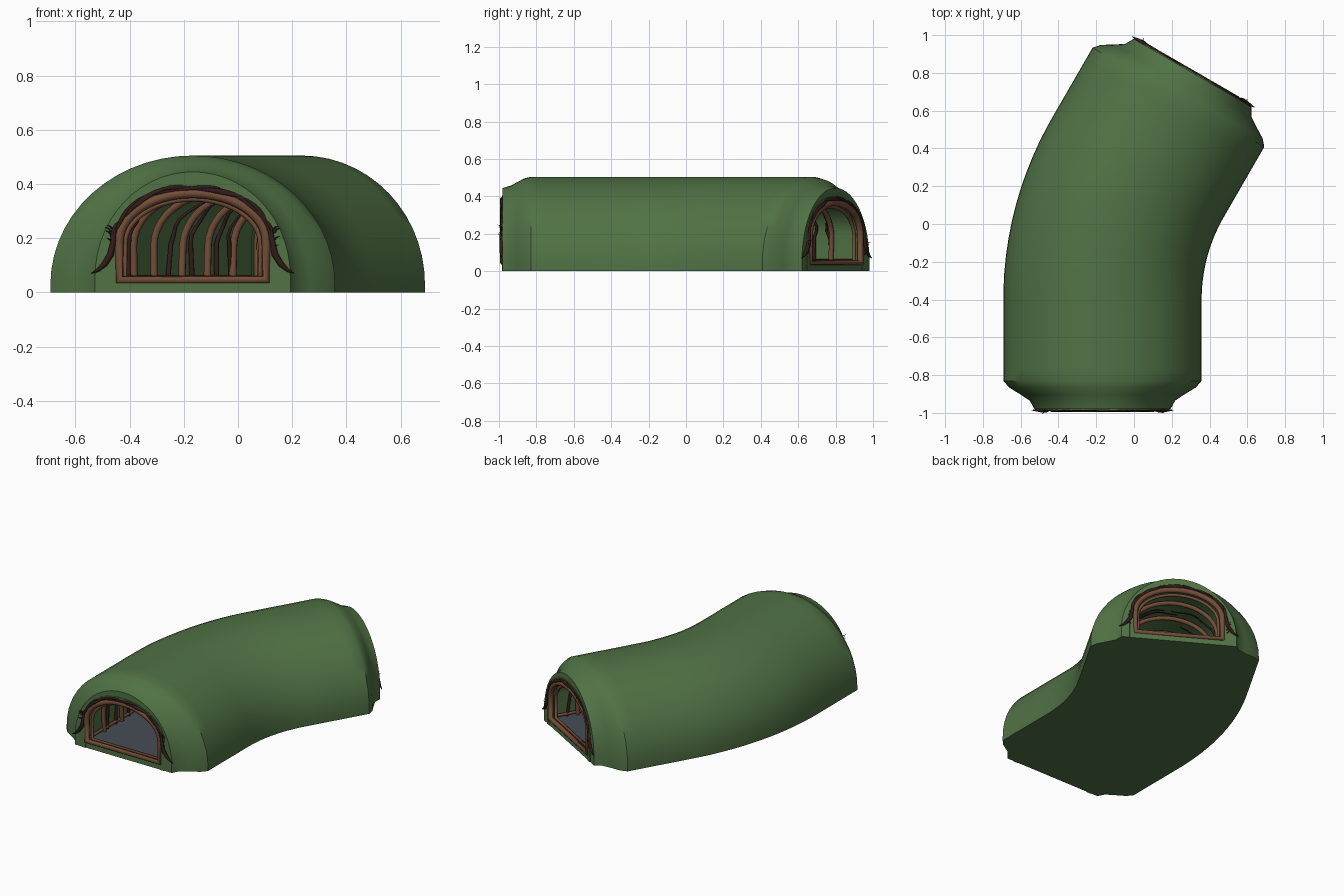
import bpy, bmesh, math, random
from mathutils import Vector

random.seed(4)
if "Cube" in bpy.data.objects:
    bpy.data.objects.remove(bpy.data.objects["Cube"])


def material(name, rgb):
    m = bpy.data.materials.new(name)
    m.use_nodes = True
    m.diffuse_color = (*rgb, 1)
    m.node_tree.nodes["Principled BSDF"].inputs["Base Color"].default_value = (*rgb, 1)
    return m


GREEN = material("grass green", (0.082, 0.17, 0.06))
WOOD = material("brown wood", (0.17, 0.075, 0.04))
ROOT = material("dark root", (0.03, 0.012, 0.01))
SLATE = material("slate floor", (0.06, 0.075, 0.09))

# Centre line: straight, a 30 degree bend, straight
STRAIGHT, RADIUS, BEND = 0.58, 1.396, math.radians(30)
ARC = RADIUS * BEND
LENGTH = 2 * STRAIGHT + ARC
START = Vector((-0.167, -0.98, 0))


def place(s, u, z):
    """Point at distance s along the tunnel, u sideways and z up."""
    a = min(max((s - STRAIGHT) / RADIUS, 0), BEND)
    p = START + Vector((RADIUS * (1 - math.cos(a)), min(s, STRAIGHT) + RADIUS * math.sin(a), 0))
    extra = max(s - STRAIGHT - ARC, 0)
    p += Vector((math.sin(a), math.cos(a), 0)) * extra
    return p + Vector((math.cos(a) * u, -math.sin(a) * u, z))


def arch(half, top, spring, n=28, base=0.0):
    """Upright sides with an elliptical crown, as (u, z) points."""
    crown = [(-half * math.cos(math.pi * i / n), spring + (top - spring) * math.sin(math.pi * i / n))
             for i in range(n + 1)]
    return [(-half, base)] + crown + [(half, base)]


def loft(name, sections, mat, closed=False, smooth=True):
    """Skin a list of (s, profile) sections."""
    bm = bmesh.new()
    rows = [[bm.verts.new(place(s, u, z)) for u, z in prof] for s, prof in sections]
    pairs = list(zip(rows, rows[1:])) + ([(rows[-1], rows[0])] if closed else [])
    for a, b in pairs:
        for i in range(len(a) - 1):
            bm.faces.new((a[i], a[i + 1], b[i + 1], b[i]))
    bmesh.ops.recalc_face_normals(bm, faces=bm.faces)
    me = bpy.data.meshes.new(name)
    bm.to_mesh(me)
    bm.free()
    me.materials.append(mat)
    ob = bpy.data.objects.new(name, me)
    bpy.context.collection.objects.link(ob)
    if smooth:
        bpy.ops.object.select_all(action='DESELECT')
        ob.select_set(True)
        bpy.context.view_layer.objects.active = ob
        bpy.ops.object.shade_smooth_by_angle(angle=math.radians(35))
    return ob


def tubes(name, paths, radius, mat, closed=False):
    """Round bars along paths of (point, thickness factor)."""
    cu = bpy.data.curves.new(name, 'CURVE')
    cu.dimensions = '3D'
    cu.bevel_depth = radius
    cu.bevel_resolution = 2
    cu.use_fill_caps = True
    cu.materials.append(mat)
    for path in paths:
        sp = cu.splines.new('POLY')
        sp.points.add(len(path) - 1)
        for pt, (co, r) in zip(sp.points, path):
            pt.co = (*co, 1)
            pt.radius = r
        sp.use_cyclic_u = closed
        sp.use_smooth = True
    ob = bpy.data.objects.new(name, cu)
    bpy.context.collection.objects.link(ob)
    return ob


# Shell: rounded outside, tapered ends and a hollow inside
taper = [(0, 0.36, 0.445, 0.06), (0.045, 0.385, 0.458, 0.05), (0.075, 0.43, 0.475, 0.04),
         (0.115, 0.495, 0.496, 0.03), (0.15, 0.525, 0.505, 0.03)]
STEPS = 24
outer = list(taper)
outer += [(0.15 + (LENGTH - 0.3) * i / STEPS, 0.525, 0.505, 0.03) for i in range(1, STEPS)]
outer += [(LENGTH - s, *rest) for s, *rest in reversed(taper)]
inner = [(LENGTH * i / STEPS, 0.295, 0.392, 0.19) for i in range(STEPS, -1, -1)]
loft("tunnel_shell", [(s, arch(h, t, k)) for s, h, t, k in outer + inner], GREEN, closed=True)

# Underside, sill block and floor
loft("underside", [(s, [(-h, 0), (h, 0)]) for s, h, t, k in outer], GREEN, smooth=False)
for label, s0, s1 in (("front", 0, 0.05), ("back", LENGTH - 0.05, LENGTH)):
    sill = [(-0.295, 0), (-0.295, 0.035), (0.295, 0.035), (0.295, 0)]
    flat = [(u, 0) for u, z in sill]
    loft(label + "_sill", [(s0, flat), (s0, sill), (s1, sill), (s1, flat)], GREEN, smooth=False)
loft("floor", [(LENGTH * i / STEPS + (0.01 if i == 0 else -0.01 if i == STEPS else 0),
                [(-0.295, 0.04), (0.295, 0.04)]) for i in range(STEPS + 1)], SLATE, smooth=False)

# Raised door surround and wooden frame at both ends
for label, s, out in (("front", 0, -1), ("back", LENGTH, 1)):
    lip_in, lip_out = arch(0.278, 0.378, 0.19), arch(0.308, 0.405, 0.19)
    s_lip = s + out * 0.004
    loft(label + "_surround", [(s, lip_out), (s_lip, lip_out), (s_lip, lip_in), (s - out * 0.04, lip_in)], GREEN)
    frame = [(place(s - out * 0.004, u, z), 1) for u, z in arch(0.272, 0.366, 0.19, base=0.046)]
    tubes(label + "_door_frame", [frame], 0.018, WOOD, closed=True)
    thin = [(place(s - out * 0.03, u, z), 1) for u, z in arch(0.25, 0.345, 0.18, base=0.055)]
    tubes(label + "_inner_frame", [thin], 0.010, WOOD, closed=True)

# Wooden ribs and side rails inside
ribs = []
for i in range(1, 10):
    s = LENGTH * i / 10
    lean = random.uniform(-0.02, 0.02)
    ribs.append([(place(s + lean * z * 4, u, z), 1) for u, z in arch(0.272, 0.37, 0.17, 20, 0.04)])
tubes("ribs", ribs, 0.014, WOOD)
rails = [[(place(0.05 + (LENGTH - 0.1) * i / 30, side * 0.278, 0.055), 1) for i in range(31)] for side in (-1, 1)]
tubes("floor_rails", rails, 0.010, WOOD)

# Roots wound over each doorway, ending in flared tips
for label, s, out in (("front", 0, -1), ("back", LENGTH, 1)):
    strands = []
    for k in range(5):
        phase = random.uniform(0, 6)
        path = []
        for i, (u, z) in enumerate(arch(0.292, 0.388, 0.19, 32)[1:-1]):
            w = 0.007 * math.sin(i * 0.55 + phase)
            path.append((place(s + out * (0.003 + 0.004 * math.cos(i * 0.6 + phase)),
                               u * (1 + w * 2), z + w), 1 + 0.3 * math.sin(i + phase)))
        strands.append(path)
    for side in (-1, 1):
        tail = [(0.288, 0.23, 1), (0.293, 0.19, 1.6), (0.303, 0.14, 1.9), (0.325, 0.105, 1.7),
                (0.35, 0.082, 1), (0.375, 0.07, 0.2)]
        strands.append([(place(s + out * 0.006, side * u, z), r) for u, z, r in tail])
        # Short twigs poking out of the tangle
        for k in range(4):
            u, z = side * random.uniform(0.29, 0.3), random.uniform(0.08, 0.24)
            strands.append([(place(s, u, z), 0.6),
                            (place(s + out * 0.012, u + side * 0.012, z + 0.015), 0.4),
                            (place(s + out * random.uniform(0.01, 0.03), u + side * 0.025, z + 0.02), 0.1)])
    tubes(label + "_roots", strands, 0.0065, ROOT)

# Thin roots creeping up the inside walls
creepers = []
for k in range(26):
    s, side = random.uniform(0.12, LENGTH - 0.12), random.choice((-1, 1))
    half = arch(0.28, 0.375, 0.18, 20, 0.04)[:random.randint(6, 13)]
    drift, phase = random.uniform(-0.08, 0.08), random.uniform(0, 6)
    creepers.append([(place(s + drift * i / 8 + 0.012 * math.sin(i * 1.3 + phase), side * u, z),
                      1.2 - i / len(half)) for i, (u, z) in enumerate(half)])
tubes("wall_roots", creepers, 0.008, ROOT)
